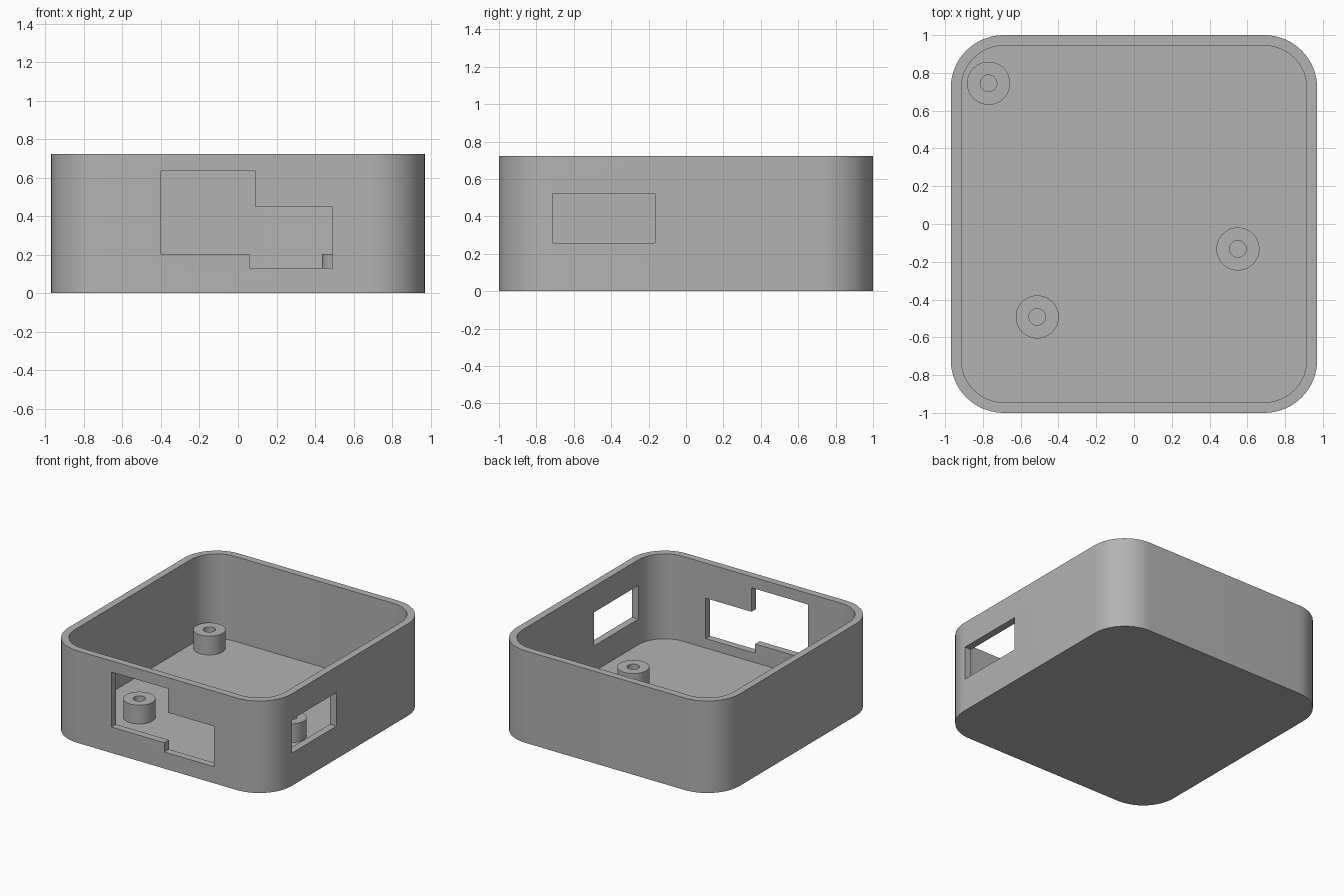
import bpy
import bmesh
from math import cos, sin, pi, radians

cube = bpy.data.objects.get("Cube")
if cube:
    bpy.data.objects.remove(cube, do_unlink=True)

HALF_X, HALF_Y, HEIGHT = 0.97, 1.0, 0.722
WALL, FLOOR, CORNER = 0.056, 0.056, 0.28

grey = bpy.data.materials.new("Plain grey")
grey.use_nodes = True
colour = (0.45, 0.45, 0.45, 1)
grey.diffuse_color = colour
grey.node_tree.nodes["Principled BSDF"].inputs["Base Color"].default_value = colour


def finish(name, bm):
    bmesh.ops.recalc_face_normals(bm, faces=bm.faces)
    mesh = bpy.data.meshes.new(name)
    bm.to_mesh(mesh)
    bm.free()
    obj = bpy.data.objects.new(name, mesh)
    bpy.context.collection.objects.link(obj)
    mesh.materials.append(grey)
    return obj


def prism(name, outline, sweep):
    """Extrude a closed outline of 3D points along a vector."""
    bm = bmesh.new()
    face = bm.faces.new([bm.verts.new(p) for p in outline])
    top = bmesh.ops.extrude_face_region(bm, geom=[face])
    verts = [v for v in top["geom"] if isinstance(v, bmesh.types.BMVert)]
    bmesh.ops.translate(bm, verts=verts, vec=sweep)
    return finish(name, bm)


def rounded_box(name, inset, z0, z1, steps=16):
    r = CORNER - inset
    cx, cy = HALF_X - CORNER, HALF_Y - CORNER
    outline = []
    for k, (sx, sy) in enumerate([(1, 1), (-1, 1), (-1, -1), (1, -1)]):
        for i in range(steps + 1):
            a = (k + i / steps) * pi / 2
            outline.append((sx * cx + r * cos(a), sy * cy + r * sin(a), z0))
    return prism(name, outline, (0, 0, z1 - z0))


def select_only(obj):
    bpy.ops.object.select_all(action="DESELECT")
    obj.select_set(True)
    bpy.context.view_layer.objects.active = obj


def cut(obj, cutter):
    select_only(obj)
    mod = obj.modifiers.new("Cut", "BOOLEAN")
    mod.operation, mod.solver, mod.object = "DIFFERENCE", "EXACT", cutter
    bpy.ops.object.modifier_apply(modifier=mod.name)
    bpy.data.objects.remove(cutter, do_unlink=True)


def smooth(obj):
    select_only(obj)
    bpy.ops.object.shade_smooth_by_angle(angle=radians(30))


# Open tray with rounded corners
case = rounded_box("case_body", 0, 0, HEIGHT)
cut(case, rounded_box("cavity_cutter", WALL, FLOOR, HEIGHT + 0.2))

# Stepped opening in the front wall
steps = [(-0.4, 0.203), (0.06, 0.203), (0.06, 0.13), (0.49, 0.13),
         (0.49, 0.447), (0.092, 0.447), (0.092, 0.635), (-0.4, 0.635)]
cut(case, prism("front_cutter", [(x, -1.1, z) for x, z in steps], (0, 0.25, 0)))

# Rectangular opening in the side wall
corners = [(-0.715, 0.257), (-0.165, 0.257), (-0.165, 0.52), (-0.715, 0.52)]
cut(case, prism("side_cutter", [(0.85, y, z) for y, z in corners], (0.25, 0, 0)))
smooth(case)


# Hollow mounting posts standing on the floor
def post(name, x, y, segments=48):
    bm = bmesh.new()
    radius, hole, top = 0.114, 0.044, 0.203
    profile = [(hole, FLOOR), (hole, top), (radius, top), (radius, FLOOR)]
    verts = [bm.verts.new((x + r, y, z)) for r, z in profile]
    edges = [bm.edges.new(pair) for pair in zip(verts, verts[1:])]
    bmesh.ops.spin(bm, geom=verts + edges, cent=(x, y, 0), axis=(0, 0, 1),
                   angle=2 * pi, steps=segments, use_merge=True)
    bmesh.ops.remove_doubles(bm, verts=bm.verts, dist=0.0001)
    smooth(finish(name, bm))


post("back_post", -0.77, 0.745)
post("side_post", 0.55, -0.132)
post("front_post", -0.512, -0.492)
